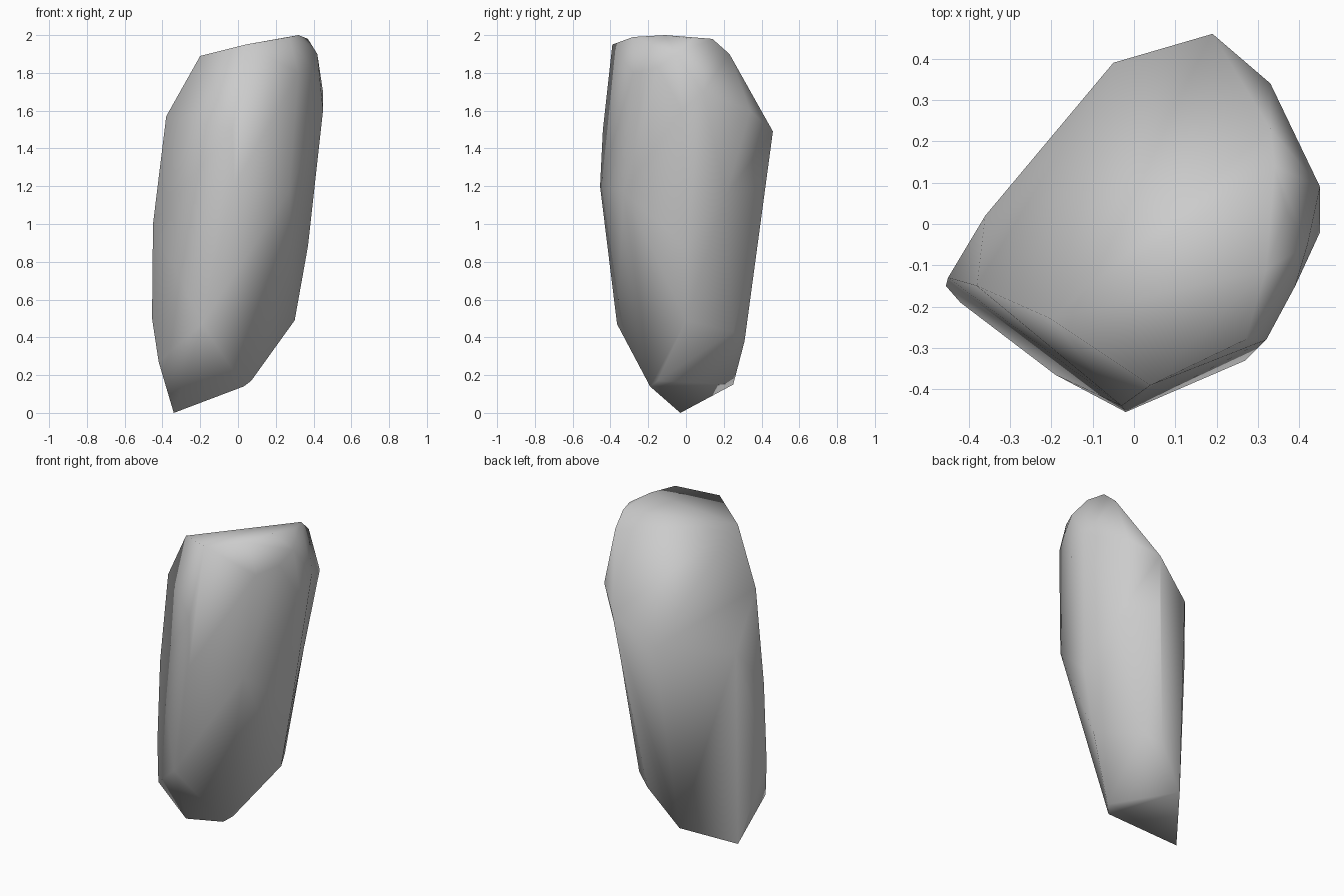
import bpy
import bmesh
import math
from mathutils import Vector

# Remove the default cube only
default_cube = bpy.data.objects.get("Cube")
if default_cube:
    bpy.data.objects.remove(default_cube, do_unlink=True)


def make_material(name, colour):
    material = bpy.data.materials.new(name)
    material.use_nodes = True
    material.diffuse_color = colour
    shader = material.node_tree.nodes["Principled BSDF"]
    shader.inputs["Base Color"].default_value = colour
    shader.inputs["Roughness"].default_value = 0.9
    return material


def build_stone(name, sections, dent, dent_shift, material):
    """Wrap a tight skin around the corners, then press one corner inward."""
    bm = bmesh.new()
    for corners in sections:
        for corner in corners:
            bm.verts.new(corner)
    dent_vert = bm.verts.new(dent)
    result = bmesh.ops.convex_hull(bm, input=bm.verts[:], use_existing_faces=False)
    dent_vert.co += Vector(dent_shift)

    # Drop corners that ended up inside the skin
    leftover = set(result["geom_interior"]) | set(result["geom_unused"])
    inner = [item for item in leftover if isinstance(item, bmesh.types.BMVert)]
    bmesh.ops.delete(bm, geom=inner, context="VERTS")
    bmesh.ops.recalc_face_normals(bm, faces=bm.faces[:])

    mesh = bpy.data.meshes.new(name)
    bm.to_mesh(mesh)
    bm.free()
    mesh.materials.append(material)
    stone = bpy.data.objects.new(name, mesh)
    bpy.context.collection.objects.link(stone)
    return stone


# Slanted top facet and its rounded rim
crown = [
    (-.2, -.23, 1.89), (.04, -.39, 1.95), (.27, -.28, 1.99), (.32, -.11, 2),
    (.37, .03, 1.98), (.34, .14, 1.98), (.33, .23, 1.9), (.42, -.05, 1.9),
    (.39, -.15, 1.83),
]

# Widest corners under the crown
shoulder = [
    (-.38, -.15, 1.57), (-.03, -.44, 1.5), (.32, -.28, 1.8), (.45, -.02, 1.6),
    (.45, .09, 1.7), (.33, .34, 1.6), (.19, .46, 1.49), (-.05, .39, 1.31),
]

# Long upright sides
waist = [
    (-.45, -.13, 1), (-.36, .02, 1.22), (-.02, -.455, 1.2), (.27, -.33, 1.17),
    (.39, -.02, 1.2), (.37, 0, .88), (.16, .42, 1.2), (.12, .36, .85),
]

# Corners where the stone narrows
foot = [
    (-.455, -.15, .5), (-.42, -.19, .27), (-.19, -.365, .47), (.3, 0, .49),
    (.31, 0, .57), (.15, .25, .43), (.05, .31, .38),
]

# Skewed underside running down to one tip
tip = [
    (.07, -.15, .17), (.03, -.19, .14), (-.13, .25, .15), (-.34, -.03, 0),
]

# Shallow hollow in the back left side
hollow = (.36, .25, 1.15)
hollow_shift = (-.05, -.04, 0)

grey_stone = make_material("grey stone", (.6, .6, .6, 1))
stone = build_stone(
    "stone", [crown, shoulder, waist, foot, tip], hollow, hollow_shift, grey_stone
)

# Soft shading across the worn facets
bpy.ops.object.select_all(action="DESELECT")
stone.select_set(True)
bpy.context.view_layer.objects.active = stone
bpy.ops.object.shade_smooth_by_angle(angle=math.radians(80))
